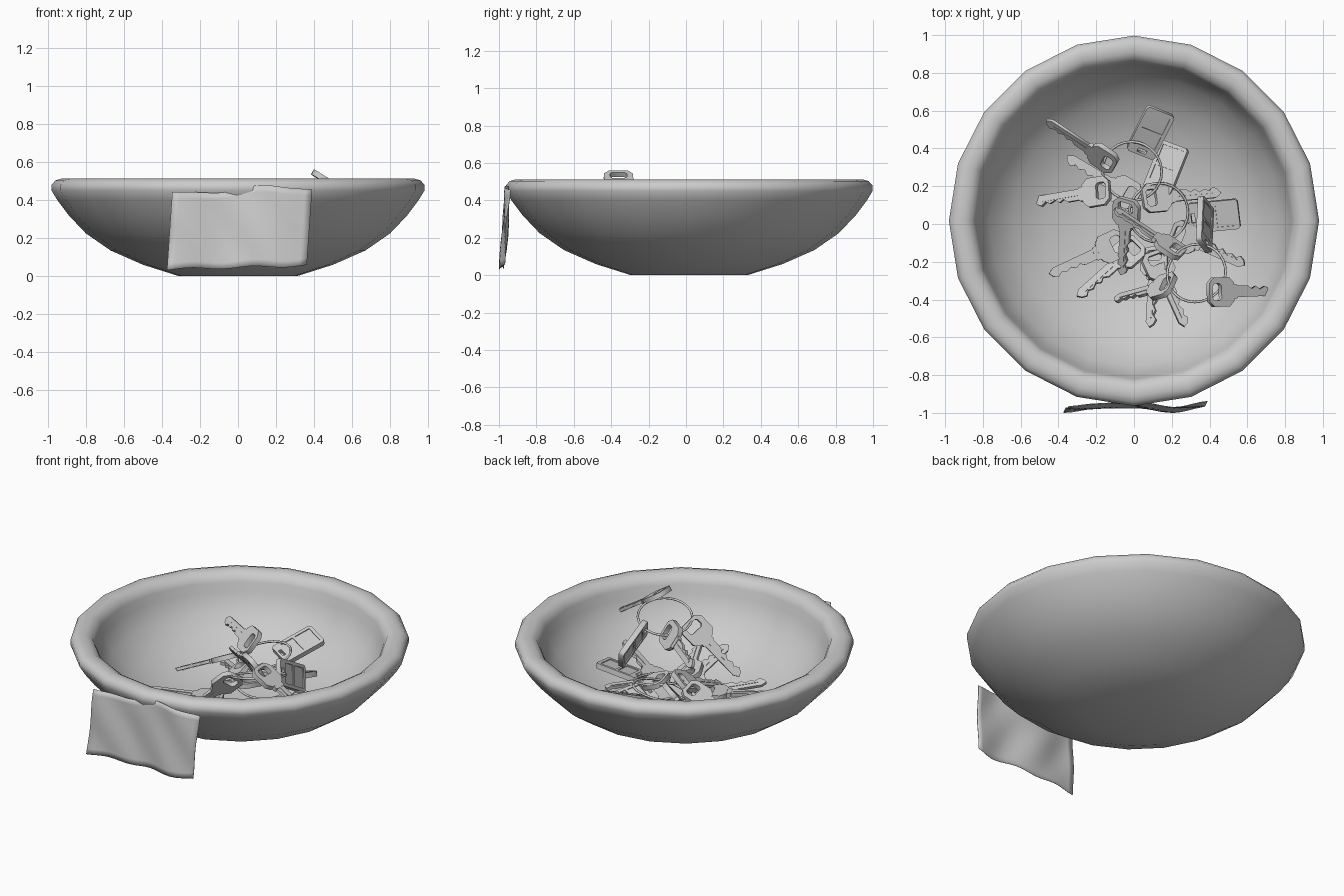
import bpy, bmesh, math
from mathutils import Vector, Matrix

if "Cube" in bpy.data.objects:
    bpy.data.objects.remove(bpy.data.objects["Cube"])


def add(name, mesh, matrix=None):
    ob = bpy.data.objects.new(name, mesh)
    bpy.context.collection.objects.link(ob)
    if matrix is not None:
        ob.matrix_world = matrix
    return ob


def smooth(ob, angle=40):
    bpy.ops.object.select_all(action='DESELECT')
    ob.select_set(True)
    bpy.context.view_layer.objects.active = ob
    bpy.ops.object.shade_smooth_by_angle(angle=math.radians(angle))


def plate(outlines, half):
    """Mesh of a flat plate: first outline is the edge, the rest are holes."""
    cu = bpy.data.curves.new("outline", 'CURVE')
    cu.dimensions, cu.fill_mode, cu.extrude = '2D', 'BOTH', half
    for pts in outlines:
        sp = cu.splines.new('POLY')
        sp.points.add(len(pts) - 1)
        for p, (x, y) in zip(sp.points, pts):
            p.co = (x, y, 0, 1)
        sp.use_cyclic_u = True
    ob = add("outline", cu)
    bpy.context.view_layer.update()
    me = bpy.data.meshes.new_from_object(ob.evaluated_get(bpy.context.evaluated_depsgraph_get()))
    bpy.data.objects.remove(ob)
    return me


def merged(name, meshes):
    bm = bmesh.new()
    for m in meshes:
        bm.from_mesh(m)
    bmesh.ops.remove_doubles(bm, verts=bm.verts, dist=1e-5)
    me = bpy.data.meshes.new(name)
    bm.to_mesh(me)
    return me


def box(x0, x1, h, c=0.0):
    """Rectangle outline with cut corners."""
    if c == 0:
        return [(x0, -h), (x1, -h), (x1, h), (x0, h)]
    return [(x0 + c, -h), (x1 - c, -h), (x1, -h + c), (x1, h - c),
            (x1 - c, h), (x0 + c, h), (x0, h - c), (x0, -h + c)]


def frame_at(start, end, roll):
    """Local x runs from start to end, z faces up, then rolled about x."""
    a, b = Vector(start), Vector(end)
    x = (b - a).normalized()
    y = Vector((0, 0, 1)).cross(x).normalized()
    m = Matrix((x, y, x.cross(y))).transposed().to_4x4()
    return Matrix.Translation(a) @ m @ Matrix.Rotation(math.radians(roll), 4, 'X')


# Bowl: closed 20-sided lathe
SIDES, CY = 20, 0.017
profile = [(.31, 0), (.50, .06), (.67, .135), (.80, .225), (.89, .32), (.95, .40), (.98, .45),
           (.98, .48), (.96, .503), (.93, .512), (.89, .51), (.855, .49), (.838, .455),
           (.825, .40), (.77, .29), (.64, .175), (.47, .09), (.25, .04)]
bm = bmesh.new()
rings = [[bm.verts.new((r * math.cos(i * math.tau / SIDES),
                        CY + r * math.sin(i * math.tau / SIDES), z)) for i in range(SIDES)]
         for r, z in profile]
for a, b in zip(rings, rings[1:]):
    for i in range(SIDES):
        j = (i + 1) % SIDES
        bm.faces.new((a[i], a[j], b[j], b[i]))
bm.faces.new(rings[0][::-1])
bm.faces.new(rings[-1])
me = bpy.data.meshes.new("bowl")
bm.to_mesh(me)
smooth(add("bowl", me), 60)

# Key: thick holed head and thin toothed blade
head = plate([box(-.08, .075, .078, .03), box(-.06, -.005, .045, .012)], .015)
blade = plate([[(.06, -.03), (.33, -.03), (.36, -.01), (.345, .015), (.32, .028), (.295, .01),
                (.27, .022), (.24, .008), (.215, .026), (.19, .012), (.165, .03), (.06, .03)]], .009)
groove = plate([box(.06, .31, .006)], .012)
collar = plate([box(.055, .10, .038, .008)], .013)
key_mesh = merged("key", [head, blade, groove, collar])

keys = [  # head centre, tip, roll
    ((.46, -.36, .505), (.72, -.35, .34), 0),
    ((-.165, .35, .30), (-.485, .56, .275), -50),
    ((.15, -.33, .37), (-.10, -.40, .13), 50),
    ((.19, -.12, .41), (-.17, .12, .36), 60),
    ((-.20, .17, .25), (-.49, .12, .12), 15),
    ((-.05, .17, .14), (-.32, .33, .12), 0),
    ((.12, .14, .24), (.45, .17, .12), -10),
    ((-.04, .06, .25), (-.055, -.20, .14), 30),
    ((-.12, -.12, .13), (-.42, -.26, .15), 0),
    ((-.03, -.15, .10), (-.33, -.42, .15), 20),
    ((.11, -.20, .12), (.09, -.57, .22), 25),
    ((.13, -.22, .16), (.28, -.55, .23), -20),
    ((.27, -.07, .15), (.61, -.22, .24), 10),
]
for n, (a, b, roll) in enumerate(keys):
    add(f"key_{n + 1}", key_mesh, frame_at(a, b, roll))

# Key tags: windowed frame around a thinner panel, with a loop slot at one end
tag_frame = plate([box(0, .27, .08, .012), box(.015, .035, .025),
                   box(.055, .135, .06), box(.15, .25, .06)], .016)
tag_panel = plate([box(.05, .255, .065)], .01)
tag_mesh = merged("tag", [tag_frame, tag_panel])
tags = [
    ((.03, .37, .24), (.14, .59, .32), 15),
    ((.12, .17, .19), (.20, .37, .17), -20),
    ((.29, .03, .17), (.50, .05, .20), 10),
    ((.37, -.12, .42), (.38, .09, .30), 68),
]
for n, (a, b, roll) in enumerate(tags):
    add(f"tag_{n + 1}", tag_mesh, frame_at(a, b, roll))

# Key rings
for n, (loc, rot) in enumerate([((.33, -.26, .44), (-14, -12, 0)),
                                ((-.01, .28, .27), (10, -8, 0)),
                                ((.13, .06, .22), (8, 10, 0))]):
    bpy.ops.mesh.primitive_torus_add(location=loc, rotation=[math.radians(d) for d in rot],
                                     major_radius=.158, minor_radius=.007,
                                     major_segments=28, minor_segments=6)
    bpy.context.object.name = f"key_ring_{n + 1}"
    smooth(bpy.context.object, 70)

# Crumpled paper note leaning on the front of the bowl
bm = bmesh.new()
bmesh.ops.create_grid(bm, x_segments=20, y_segments=12, size=.5)
for v in bm.verts:
    u, t = v.co.x, v.co.y + .5
    z = .045 + .41 * t + .02 * u * (1 - t) + .02 * t * math.sin(6 * u + .3) + .006 * math.sin(14 * u)
    y = -.982 + .03 * t + .012 * math.sin(9 * u + 2.5) + .006 * math.sin(15 * u + 7 * t)
    v.co = (.008 + .735 * u + .028 * (t - .5), max(y, -.999), z)
me = bpy.data.meshes.new("paper_note")
bm.to_mesh(me)
note = add("paper_note", me)
smooth(note, 60)
mod = note.modifiers.new("thickness", 'SOLIDIFY')
mod.thickness = .003
mod.offset = 0
